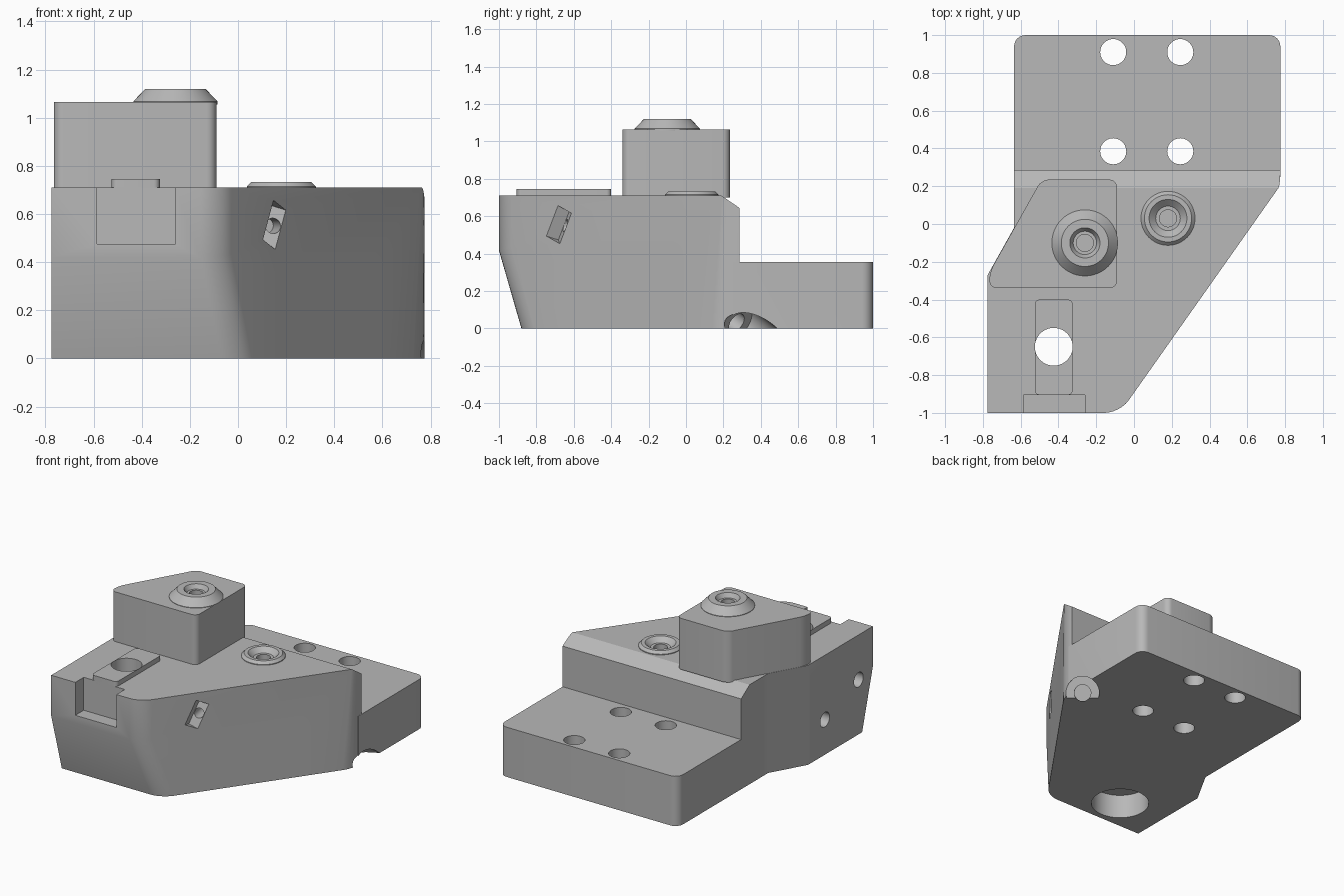
import bpy, bmesh
from math import radians
from mathutils import Matrix, Vector

cube = bpy.data.objects.get("Cube")
if cube:
    bpy.data.objects.remove(cube, do_unlink=True)

steel = bpy.data.materials.new("grey steel")
steel.use_nodes = True
steel.diffuse_color = (0.48, 0.48, 0.48, 1)
steel.node_tree.nodes["Principled BSDF"].inputs["Base Color"].default_value = (0.48, 0.48, 0.48, 1)


def finish(bm, name):
    bmesh.ops.recalc_face_normals(bm, faces=bm.faces)
    mesh = bpy.data.meshes.new(name)
    bm.to_mesh(mesh)
    bm.free()
    mesh.materials.append(steel)
    ob = bpy.data.objects.new(name, mesh)
    bpy.context.collection.objects.link(ob)
    return ob


def prism_mesh(pts, z0, z1):
    bm = bmesh.new()
    face = bm.faces.new([bm.verts.new((x, y, z0)) for x, y in pts])
    grown = bmesh.ops.extrude_face_region(bm, geom=[face])["geom"]
    bmesh.ops.translate(bm, vec=(0, 0, z1 - z0),
                        verts=[v for v in grown if isinstance(v, bmesh.types.BMVert)])
    bmesh.ops.recalc_face_normals(bm, faces=bm.faces)
    return bm


def round_edges(bm, rule, radius):
    edges = [e for e in bm.edges if rule(*[v.co for v in e.verts])]
    bmesh.ops.bevel(bm, geom=edges, offset=radius, segments=6, profile=0.5, affect='EDGES')


def upright(a, b):
    d = b - a
    return abs(d.z) > 0.8 * d.length


def rect(x0, x1, y0, y1):
    return [(x0, y0), (x1, y0), (x1, y1), (x0, y1)]


def slice_off(bm, point, normal):
    bmesh.ops.bisect_plane(bm, geom=bm.verts[:] + bm.edges[:] + bm.faces[:], plane_co=point,
                           plane_no=normal, clear_outer=True)
    bmesh.ops.holes_fill(bm, edges=[e for e in bm.edges if e.is_boundary])


def drill(start, direction, radius, length):
    """Cylindrical cutter running from start along direction."""
    d = Vector(direction).normalized()
    pose = Matrix.Translation(Vector(start) + d * length / 2) @ d.to_track_quat('Z', 'Y').to_matrix().to_4x4()
    bm = bmesh.new()
    bmesh.ops.create_cone(bm, cap_ends=True, segments=40, radius1=radius, radius2=radius,
                          depth=length, matrix=pose)
    return finish(bm, "cutter")


def combine(target, tool, operation='DIFFERENCE'):
    mod = target.modifiers.new("cut", 'BOOLEAN')
    mod.operation, mod.solver, mod.object = operation, 'EXACT', tool
    bpy.context.view_layer.objects.active = target
    bpy.ops.object.modifier_apply(modifier=mod.name)
    bpy.data.objects.remove(tool, do_unlink=True)


def lathe(name, profile, x, y):
    bm = bmesh.new()
    verts = [bm.verts.new((r, 0, z)) for r, z in profile]
    edges = [bm.edges.new(pair) for pair in zip(verts, verts[1:])]
    bmesh.ops.spin(bm, geom=verts + edges, cent=(0, 0, 0), axis=(0, 0, 1),
                   angle=radians(360), steps=48)
    bmesh.ops.remove_doubles(bm, verts=bm.verts, dist=0.0005)
    bmesh.ops.translate(bm, vec=(x, y, 0), verts=bm.verts)
    return finish(bm, name)


# Main body: slanted lower front, sloped rear top edge, rounded diagonal corners
bm = prism_mesh([(-0.775, -1), (-0.075, -1), (0.775, 0.205), (0.775, 0.285),
                 (-0.635, 0.285), (-0.635, -0.02), (-0.775, -0.27)], 0, 0.71)
slice_off(bm, (0, -1, 0.42), (0, -0.42, -0.12))
slice_off(bm, (0, 0.19, 0.71), (0, 0.065, 0.095))
round_edges(bm, lambda a, b: upright(a, b) and a.x > -0.2 and a.y < 0.25, 0.08)
body = finish(bm, "main_body")

# Rear mounting slab joined to the body
bm = prism_mesh(rect(-0.635, 0.775, 0.25, 1), 0, 0.355)
round_edges(bm, lambda a, b: upright(a, b) and a.y > 0.9, 0.06)
combine(body, finish(bm, "slab"), 'UNION')
for x in (-0.11, 0.245):
    for y in (0.385, 0.91):
        combine(body, drill((x, y, -0.1), (0, 0, 1), 0.069, 0.6))

# Front notch
combine(body, finish(prism_mesh(rect(-0.585, -0.26, -1.1, -0.905), 0.475, 0.9), "cutter"))

# Clamp bolt hole with a counterbore underneath
bolt = (-0.425, -0.65, -0.1)
combine(body, drill(bolt, (0, 0, 1), 0.1, 1))
combine(body, drill(bolt, (0, 0, 1), 0.19, 0.27))

# Frame lying on the diagonal face: x along it, y up, z outwards
along = Vector((0.577, 0.817, 0))
out = Vector((0.817, -0.577, 0))


def on_diagonal(x, y, z):
    frame = Matrix((along, (0, 0, 1), out)).transposed().to_4x4()
    return Matrix.Translation((x, y, z)) @ frame


# Rounded recess in the diagonal face
bm = prism_mesh(rect(-0.355, 0.355, -0.2, 0.43), -0.09, 0.1)
round_edges(bm, lambda a, b: upright(a, b) and a.y > 0, 0.09)
round_edges(bm, lambda a, b: max(a.z, b.z) < -0.08 and max(a.y, b.y) > -0.1, 0.04)
bm.transform(on_diagonal(0.395, -0.335, 0))
combine(body, finish(bm, "cutter"))

# Leaning notch with an angled hole
pose = on_diagonal(0.152, -0.68, 0.555) @ Matrix.Rotation(radians(-25), 4, 'Z')
bm = bmesh.new()
bmesh.ops.create_cube(bm, size=1, matrix=pose @ Matrix.Rotation(radians(45), 4, 'Y')
                      @ Matrix.Diagonal((0.07, 0.18, 0.07, 1)))
combine(body, finish(bm, "cutter"))
combine(body, drill(pose @ Vector((0.01, 0, -0.01)), along - out, 0.032, 0.2))

# Cross holes in the right side
for y, z in ((-0.84, 0.39), (-0.46, 0.25)):
    combine(body, drill((-0.9, y, z), (1, 0, 0), 0.052, 0.35))

# Angled port through the lower rear edge
axis = Vector((0.56, 0.66, -0.5))
port = Vector((0.705, 0.31, 0))
combine(body, drill(port - axis * 0.06, axis, 0.11, 0.5))
combine(body, drill(port - axis * 0.4, axis, 0.055, 0.6))

# Raised key plate
bm = prism_mesh(rect(-0.525, -0.325, -0.905, -0.4), 0.69, 0.745)
round_edges(bm, upright, 0.025)
key = finish(bm, "key_plate")
combine(key, drill(bolt, (0, 0, 1), 0.1, 1))

# Upper block
bm = prism_mesh([(-0.765, -0.34), (-0.09, -0.34), (-0.09, 0.235),
                 (-0.49, 0.235), (-0.765, -0.255)], 0.7, 1.065)
round_edges(bm, upright, 0.04)
block = finish(bm, "upper_block")

# Port bosses with stepped sockets
big = (-0.26, -0.1)
small = (0.18, 0.03)
combine(block, drill((*big, 0.97), (0, 0, 1), 0.1, 0.3))
combine(body, drill((*small, 0.6), (0, 0, 1), 0.08, 0.3))
big_boss = lathe("upper_boss", [(0.175, 1.055), (0.175, 1.068), (0.125, 1.12), (0.08, 1.12),
                                (0.062, 1.09), (0.045, 1.09), (0.045, 0.99), (0, 0.99)], *big)
small_boss = lathe("lower_boss", [(0.143, 0.7), (0.143, 0.715), (0.125, 0.733), (0.1, 0.733),
                                  (0.065, 0.7), (0.045, 0.7), (0.045, 0.62), (0, 0.62)], *small)

# Smooth rounded areas, keep machined edges crisp
bpy.ops.object.select_all(action='DESELECT')
for ob in (body, key, block, big_boss, small_boss):
    ob.select_set(True)
bpy.context.view_layer.objects.active = body
bpy.ops.object.shade_smooth_by_angle(angle=radians(30))
